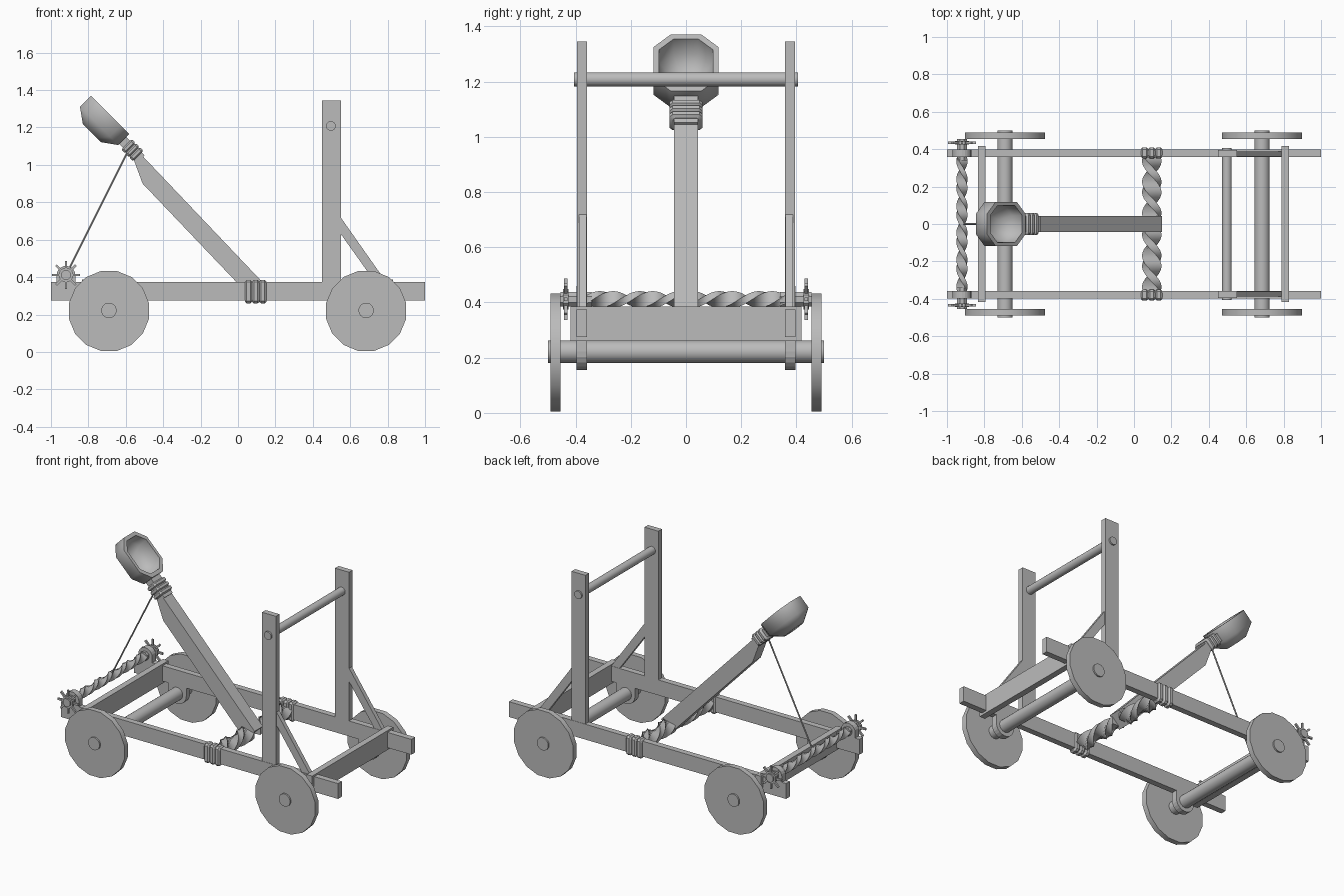
import bpy, bmesh
from math import sin, cos, pi, radians
from mathutils import Vector as V

cube = bpy.data.objects.get("Cube")
if cube:
    bpy.data.objects.remove(cube)

wood = bpy.data.materials.new("plain_grey")
wood.use_nodes = True
grey = (0.5, 0.5, 0.5, 1)
wood.diffuse_color = grey
wood.node_tree.nodes["Principled BSDF"].inputs["Base Color"].default_value = grey

X, Y, Z = V((1, 0, 0)), V((0, 1, 0)), V((0, 0, 1))
SIDES = (("left", 1), ("right", -1))   # rails lie along x, so sides here mean back (+y) and front (-y)
SIDES = (("back", 1), ("front", -1))


def loft(name, rings, smooth=30):
    """Skin a list of equal-length point rings and cap both ends."""
    bm = bmesh.new()
    vs = [[bm.verts.new(p) for p in ring] for ring in rings]
    n = len(rings[0])
    for a, b in zip(vs, vs[1:]):
        for i in range(n):
            j = (i + 1) % n
            bm.faces.new((a[i], a[j], b[j], b[i]))
    bm.faces.new(vs[0])
    bm.faces.new(vs[-1])
    bmesh.ops.recalc_face_normals(bm, faces=bm.faces)
    me = bpy.data.meshes.new(name)
    bm.to_mesh(me)
    bm.free()
    me.materials.append(wood)
    ob = bpy.data.objects.new(name, me)
    bpy.context.collection.objects.link(ob)
    if smooth:
        bpy.ops.object.select_all(action='DESELECT')
        ob.select_set(True)
        bpy.context.view_layer.objects.active = ob
        bpy.ops.object.shade_smooth_by_angle(angle=radians(smooth))
    return ob


def prism(name, profile, y0, y1):
    """Extrude an x-z outline along y."""
    return loft(name, [[(x, y, z) for x, z in profile] for y in (y0, y1)], 0)


def box(name, x0, x1, y0, y1, z0, z1):
    return prism(name, [(x0, z0), (x1, z0), (x1, z1), (x0, z1)], y0, y1)


def rod(name, p, q, r, sides=16):
    p, q = V(p), V(q)
    rot = (q - p).to_track_quat('Z', 'Y')
    circle = [rot @ V((r * cos(t), r * sin(t), 0))
              for t in (2 * pi * (i + 0.5) / sides for i in range(sides))]
    return loft(name, [[c + e for c in circle] for e in (p, q)])


def coil(name, start, along, length, a, b, ha, hb, turns=3):
    """Rope lashing: rounded bands around a rectangular section."""
    rings = []
    for k in range(turns):
        for f, inset in ((0, .009), (.25, 0), (.75, 0), (1, .009)):
            c = V(start) + along * length * (k + f) / turns
            wa, wb, ch = ha - inset, hb - inset, .012
            corners = [(wa, wb - ch), (wa - ch, wb), (ch - wa, wb), (-wa, wb - ch),
                       (-wa, ch - wb), (ch - wa, -wb), (wa - ch, -wb), (wa, ch - wb)]
            rings.append([c + a * s + b * t for s, t in corners])
    # merge the shared ring between neighbouring bands
    rings = [r for i, r in enumerate(rings) if i == 0 or i % 4]
    return loft(name, rings)


def twist(name, x, z, y0, y1, ha, hb, turns, steps=28):
    """Twisted rope bundle along y."""
    rings = []
    for i in range(steps + 1):
        f = i / steps
        t = 2 * pi * turns * f
        rings.append([(x + s * ha * cos(t) - u * hb * sin(t), y0 + (y1 - y0) * f,
                       z + s * ha * sin(t) + u * hb * cos(t))
                      for s, u in ((1, 1), (-1, 1), (-1, -1), (1, -1))])
    return loft(name, rings, 35)


def bearing(name, x, z, r, base_z, y0, y1):
    """Round-ended block that joins a shaft to a rail."""
    sgn = 1 if z > base_z else -1
    arc = [(x + r * cos(pi * i / 10), z + sgn * r * sin(pi * i / 10)) for i in range(11)]
    return prism(name, arc + [(x - r, base_z), (x + r, base_z)], y0, y1)


# Frame, uprights and bearings on both sides
for side, s in SIDES:
    y0, y1 = s * .358, s * .397
    box(side + "_rail", -1, 1, y0, y1, .275, .375)
    box(side + "_upright", .45, .55, y0, s * .395, .37, 1.345)
    prism(side + "_brace", [(.545, .725), (.545, .637), (.735, .37), (.795, .37)],
          s * .36, s * .388)
    coil(side + "_rail_lashing", (.037, s * .38, .322), X, .115, Y, Z, .03, .063)
    bearing(side + "_windlass_bearing", -.92, .41, .05, .37, y0, y1)
    for end, x in (("rear", -.69), ("fore", .685)):
        bearing(side + "_" + end + "_bearing", x, .222, .066, .28, y0, y1)
        rod(side + "_" + end + "_wheel", (x, s * .455, .219), (x, s * .49, .219), .218)

# Axles and cross beams
for end, x, bx in (("rear", -.69, -.815), ("fore", .685, .808)):
    rod(end + "_axle", (x, -.5, .222), (x, .5, .222), .041, 20)
    box(end + "_cross_beam", bx - .02, bx + .02, -.418, .418, .26, .386)
rod("stop_bar", (.497, -.405, 1.208), (.497, .405, 1.208), .026)

# Torsion bundle
for side, s in SIDES:
    twist(side + "_torsion_rope", .095, .325, s * .03, s * .365, .045, .026, s * 1.0)

# Windlass with spoked handles
twist("windlass_rope", -.92, .411, -.36, .36, .026, .015, 2.5, 60)
for side, s in SIDES:
    rod(side + "_windlass_shaft", (-.92, s * .34, .411), (-.92, s * .455, .411), .028, 8)
    rod(side + "_windlass_hub", (-.92, s * .425, .411), (-.92, s * .445, .411), .04, 8)
    for i in range(8):
        t = pi * i / 4
        d, n = V((cos(t), sin(t))), V((-sin(t), cos(t))) * .006
        c = V((-.92, .411))
        prism(f"{side}_spoke_{i + 1}",
              [c + d * .02 + n, c + d * .075 + n, c + d * .075 - n, c + d * .02 - n],
              s * .429, s * .441)

# Throwing arm and neck
prism("arm", [(.15, .353), (.077, .284), (-.51, .9), (-.56, 1.035), (-.522, 1.06)],
      -.043, .043)
U, N = V((-1, 0, 1)).normalized(), V((1, 0, 1)).normalized()
neck = V((-.533, 0, 1.047))


def section(c, ha, hb):
    return [c + Y * a * ha + N * b * hb for a, b in ((1, 1), (-1, 1), (-1, -1), (1, -1))]


loft("neck", [section(neck - U * .02, .043, .026), section(neck + U * .14, .043, .026)], 0)
coil("neck_lashing", neck, U, .09, Y, N, .06, .04)

# Octagonal bowl, skinned outside then inside
centre = V((-.683, 0, 1.268))


def octagon(scale, depth):
    quarter = [(.145, .055), (.08, .118)]
    pts = quarter + [(-u, v) for u, v in quarter[::-1]]
    pts += [(-u, -v) for u, v in pts]
    return [centre + U * u * scale + Y * v * scale + N * depth for u, v in pts]


loft("bowl", [octagon(.48, -.138), octagon(1, -.084), octagon(1, 0),
              octagon(.83, 0), octagon(.8, -.07), octagon(.4, -.115)], 60)

# Pull rope from the neck to the windlass
rod("pull_rope", (-.588, 0, 1.075), (-.915, 0, .42), .005, 6)
